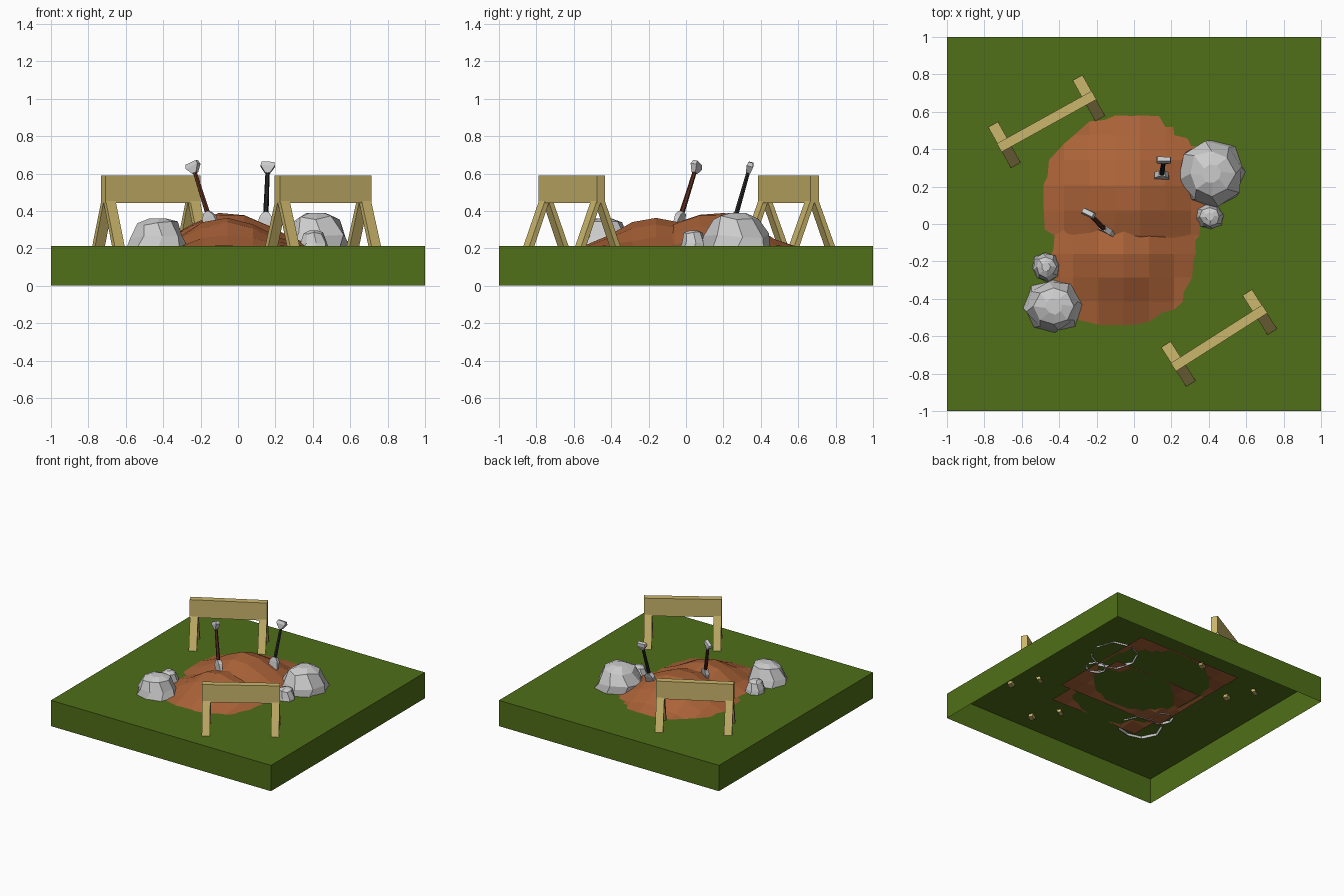
import bpy, math, random
from mathutils import Vector, Matrix

if "Cube" in bpy.data.objects:
    bpy.data.objects.remove(bpy.data.objects["Cube"])

random.seed(4)


def material(name, rgb):
    m = bpy.data.materials.new(name)
    m.diffuse_color = (*rgb, 1)
    m.use_nodes = True
    m.node_tree.nodes["Principled BSDF"].inputs["Base Color"].default_value = m.diffuse_color
    return m


GRASS = material("grass", (0.08, 0.156, 0.009))
DIRT = material("dirt", (0.41, 0.125, 0.04))
WOOD = material("wood", (0.6, 0.47, 0.15))
BROWN = material("brown_handle", (0.1, 0.025, 0.012))
BLACK = material("black_handle", (0.02, 0.018, 0.018))


def make(name, verts, faces, mat=None, matrix=None):
    me = bpy.data.meshes.new(name)
    me.from_pydata(verts, [], faces)
    ob = bpy.data.objects.new(name, me)
    bpy.context.collection.objects.link(ob)
    if mat:
        me.materials.append(mat)
    if matrix:
        ob.matrix_world = matrix
    return ob


def loft(name, rings, mat=None, matrix=None, bottom=True):
    n = len(rings[0])
    verts = [p for r in rings for p in r]
    faces = [(k * n + i, k * n + (i + 1) % n, (k + 1) * n + (i + 1) % n, (k + 1) * n + i)
             for k in range(len(rings) - 1) for i in range(n)]
    faces.append(tuple(range(len(verts) - n, len(verts))))
    if bottom:
        faces.append(tuple(reversed(range(n))))
    return make(name, verts, faces, mat, matrix)


def rect(hx, hy, z, y=0):
    return [(-hx, y - hy, z), (hx, y - hy, z), (hx, y + hy, z), (-hx, y + hy, z)]


def circle(r, z, n=6):
    return [(r * math.cos(math.tau * i / n), r * math.sin(math.tau * i / n), z) for i in range(n)]


# Ground slab, open underneath
loft("ground", [rect(1, 1, 0), rect(1, 1, 0.212)], GRASS, bottom=False)


# Dirt mounds: coarse grids whose edges sink just below the grass
def mound(name, x0, x1, y0, y1, n, peak, height, radius):
    verts, faces = [], []
    for j in range(n + 1):
        for i in range(n + 1):
            x, y = x0 + (x1 - x0) * i / n, y0 + (y1 - y0) * j / n
            r = min(1, math.hypot(x - peak[0], y - peak[1]) / radius)
            z = 0.2 + height * (1 + math.cos(math.pi * r)) / 2
            if r < 0.9:
                z += random.uniform(-0.008, 0.008)
            verts.append((x, y, z))
    for j in range(n):
        for i in range(n):
            a = j * (n + 1) + i
            faces.append((a, a + 1, a + n + 2, a + n + 1))
    make(name, verts, faces, DIRT)


mound("back_dirt_mound", -0.51, 0.44, -0.33, 0.61, 7, (-0.04, 0.14), 0.2, 0.51)
mound("front_dirt_mound", -0.46, 0.35, -0.54, 0.22, 6, (-0.055, -0.16), 0.17, 0.45)


# Boulders: jagged eight-sided rings, open underneath
def rock(name, x, y, rx, ry, top):
    rings = []
    for k, (s, h) in enumerate([(1.0, 0), (0.9, 0.4), (0.66, 0.87), (0.28, 1)]):
        ring = []
        for i in range(8):
            a = math.tau * (i + 0.25 * (k % 2)) / 8
            q = s * random.uniform(0.9, 1.06)
            z = 0.195 + (top - 0.195) * h
            if k in (1, 2):
                z += random.uniform(-0.1, 0.05) * (top - 0.2)
            ring.append((x + rx * q * math.cos(a), y + ry * q * math.sin(a), z))
        rings.append(ring)
    loft(name, rings, bottom=False)


rock("right_boulder", 0.415, 0.27, 0.19, 0.195, 0.39)
rock("right_small_rock", 0.405, 0.04, 0.082, 0.075, 0.295)
rock("left_boulder", -0.43, -0.44, 0.16, 0.16, 0.36)
rock("left_small_rock", -0.47, -0.23, 0.083, 0.085, 0.31)


# Wooden barriers: a board on two A-frames
def barrier(name, x, y, angle):
    m = Matrix.Translation((x, y, 0)) @ Matrix.Rotation(math.radians(angle), 4, "Z")
    loft(name + "_board", [rect(0.29, 0.026, 0.443), rect(0.29, 0.026, 0.588)], WOOD, m)
    for end in (-1, 1):
        for side in (-1, 1):
            leg = m @ Matrix.Translation((end * 0.258, 0, 0))
            loft(name + "_leg", [rect(0.03, 0.016, 0.19, side * 0.117),
                                 rect(0.03, 0.014, 0.455, side * 0.011)], WOOD, leg)


barrier("back_barrier", -0.467, 0.548, 29)
barrier("front_barrier", 0.455, -0.61, 32.5)


# Shovels stuck in the dirt
def shovel(name, base, tip, yaw, mat):
    base, tip = Vector(base), Vector(tip)
    z = (tip - base).normalized()
    y = z.cross(Vector((math.cos(yaw), math.sin(yaw), 0))).normalized()
    m = Matrix.Translation(base) @ Matrix((y.cross(z), y, z)).transposed().to_4x4()
    h = (tip - base).length
    loft(name + "_handle", [circle(0.015, -0.02), circle(0.011, h - 0.04)], mat, m)
    loft(name + "_grip", [rect(0.013, 0.012, h - 0.06), rect(0.038, 0.018, h - 0.022),
                          rect(0.034, 0.012, h)], None, m)
    loft(name + "_blade", [rect(0.02, 0.005, -0.11), rect(0.04, 0.01, -0.05),
                           rect(0.036, 0.016, 0.0), rect(0.016, 0.016, 0.03)], None, m)


shovel("black_shovel", (0.148, 0.262, 0.36), (0.16, 0.348, 0.66), 0, BLACK)
shovel("brown_shovel", (-0.155, -0.03, 0.365), (-0.247, 0.062, 0.658), -0.5, BROWN)
